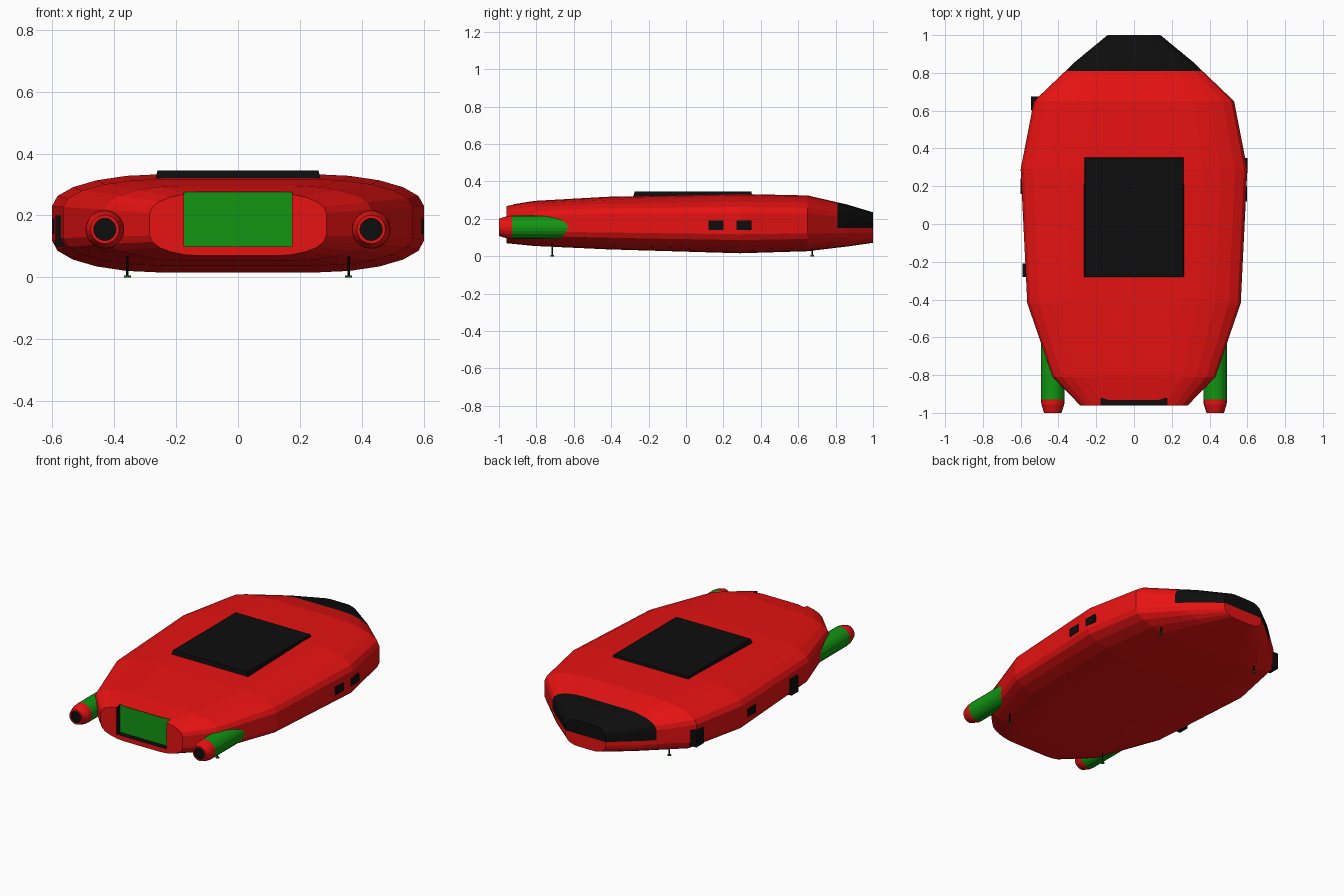
import bpy, bmesh, math
from mathutils import Vector

if "Cube" in bpy.data.objects:
    bpy.data.objects.remove(bpy.data.objects["Cube"])


def material(name, col):
    m = bpy.data.materials.new(name)
    m.diffuse_color = (*col, 1)
    m.use_nodes = True
    m.node_tree.nodes["Principled BSDF"].inputs["Base Color"].default_value = m.diffuse_color
    return m


RED = material("red", (0.8, 0.006, 0.006))
BLACK = material("black", (0.004, 0.004, 0.004))
GREEN = material("green", (0.006, 0.3, 0.006))


def finish(name, bm, *mats):
    bmesh.ops.recalc_face_normals(bm, faces=bm.faces)
    me = bpy.data.meshes.new(name)
    bm.to_mesh(me)
    bm.free()
    for m in mats:
        me.materials.append(m)
    ob = bpy.data.objects.new(name, me)
    bpy.context.collection.objects.link(ob)
    return ob


def box(name, x, y, z, mat, taper=0.0):
    bm = bmesh.new()
    bmesh.ops.create_cube(bm, size=1)
    for v in bm.verts:
        inset = taper if v.co.z > 0 else 0
        v.co = Vector([(a + b) / 2 + c * (b - a - (2 * inset if i < 2 else 0))
                       for i, ((a, b), c) in enumerate(zip((x, y, z), v.co))])
    return finish(name, bm, mat)


def lathe(name, profile, origin, axis, bands, sides=20):
    """Revolve (radius, distance) points; bands gives a material slot per strip."""
    bm = bmesh.new()
    rings = []
    for r, d in profile:
        ring = []
        for i in range(sides):
            a = 2 * math.pi * i / sides
            c, s = r * math.cos(a), r * math.sin(a)
            p = Vector((c, d, s)) if axis == 'Y' else Vector((c, s, d))
            ring.append(bm.verts.new(p + Vector(origin)))
        rings.append(ring)
    for a, b, slot in zip(rings, rings[1:], bands):
        for i in range(sides):
            j = (i + 1) % sides
            bm.faces.new((a[i], a[j], b[j], b[i])).material_index = slot
    bm.faces.new(rings[0]).material_index = bands[0]
    bm.faces.new(rings[-1]).material_index = bands[-1]
    return finish(name, bm, RED, BLACK, GREEN)


# Hull: rounded sections lofted along y (y, half width, bottom, top)
stations = [(-0.96, 0.285, 0.07, 0.272), (-0.81, 0.43, 0.055, 0.296),
            (-0.42, 0.565, 0.037, 0.318), (0.29, 0.60, 0.016, 0.333),
            (0.65, 0.53, 0.027, 0.325), (0.86, 0.31, 0.052, 0.277),
            (1.0, 0.14, 0.072, 0.235)]
bm = bmesh.new()
rings = []
for y, w, lo, hi in stations:
    rx, rz = 0.58 * w, 0.32 * (hi - lo)
    mid, half = (lo + hi) / 2, (hi - lo) / 2
    ring = []
    for q, (sx, sz) in enumerate(((1, 1), (-1, 1), (-1, -1), (1, -1))):
        for k in range(6):
            a = math.radians(90 * q + 18 * k)
            ring.append(bm.verts.new((sx * (w - rx) + rx * math.cos(a), y,
                                      mid + sz * (half - rz) + rz * math.sin(a))))
    rings.append(ring)
for a, b in zip(rings, rings[1:]):
    for i in range(24):
        j = (i + 1) % 24
        bm.faces.new((a[i], a[j], b[j], b[i]))
bm.faces.new(rings[0])
bm.faces.new(rings[-1])

# Black windscreen area: split the nose and colour its upper part
bmesh.ops.bisect_plane(bm, geom=bm.verts[:] + bm.edges[:] + bm.faces[:],
                       plane_co=(0, 0.81, 0), plane_no=(0, 1, 0))
nose = [f for f in bm.faces if f.calc_center_median().y > 0.81]
geom = set(nose)
for f in nose:
    geom.update(f.edges)
    geom.update(f.verts)
bmesh.ops.bisect_plane(bm, geom=list(geom), plane_co=(0, 0, 0.15), plane_no=(0, 0, 1))
for f in bm.faces:
    c = f.calc_center_median()
    f.material_index = 1 if c.y > 0.81 and c.z > 0.15 else 0
hull = finish("hull", bm, RED, BLACK, GREEN)

# Recessed tailgate: black walls, green back
cutter = box("tailgate_cutter", (-0.175, 0.175), (-1.1, -0.925), (0.1, 0.276), RED)
cutter.hide_render = True
mod = hull.modifiers.new("tailgate", 'BOOLEAN')
mod.operation, mod.solver, mod.object = 'DIFFERENCE', 'EXACT', cutter
bpy.context.view_layer.objects.active = hull
bpy.ops.object.modifier_apply(modifier=mod.name)
bpy.data.objects.remove(cutter)
for p in hull.data.polygons:
    c = p.center
    if -0.958 < c.y < -0.92 and abs(c.x) < 0.176:
        if p.normal.y < -0.9:
            p.material_index = 2
        elif abs(p.normal.x) > 0.99 or abs(p.normal.z) > 0.999:
            p.material_index = 1

# Roof panel
box("roof_panel", (-0.268, 0.268), (-0.283, 0.357), (0.31, 0.346), BLACK, 0.008)

# Side windows and vents
box("right_window_rear", (0.55, 0.598), (0.12, 0.2), (0.14, 0.19), BLACK)
box("right_window_front", (0.55, 0.601), (0.27, 0.35), (0.14, 0.19), BLACK)
box("left_window", (-0.6, -0.55), (0.16, 0.24), (0.14, 0.19), BLACK)
box("left_vent_rear", (-0.589, -0.54), (-0.28, -0.21), (0.1, 0.2), BLACK)
box("left_vent_front", (-0.545, -0.47), (0.6, 0.675), (0.1, 0.2), BLACK)

for side, s in (("left", -1), ("right", 1)):
    # Engine pods: green barrel, red tapered nozzle, black bore
    lathe(side + "_engine",
          [(0.0625, -0.5), (0.0625, -0.93), (0.0605, -0.955), (0.046, -1.0),
           (0.036, -1.0), (0.036, -0.985)],
          (s * 0.43, 0, 0.155), 'Y', [2, 0, 0, 0, 1])
    # Landing pins with green feet
    for end, y in (("rear", -0.715), ("front", 0.675)):
        lathe(f"{side}_{end}_landing_pin",
              [(0.011, 0), (0.011, 0.006), (0.004, 0.006), (0.004, 0.07)],
              (s * 0.357, y, 0), 'Z', [2, 2, 1], 10)
